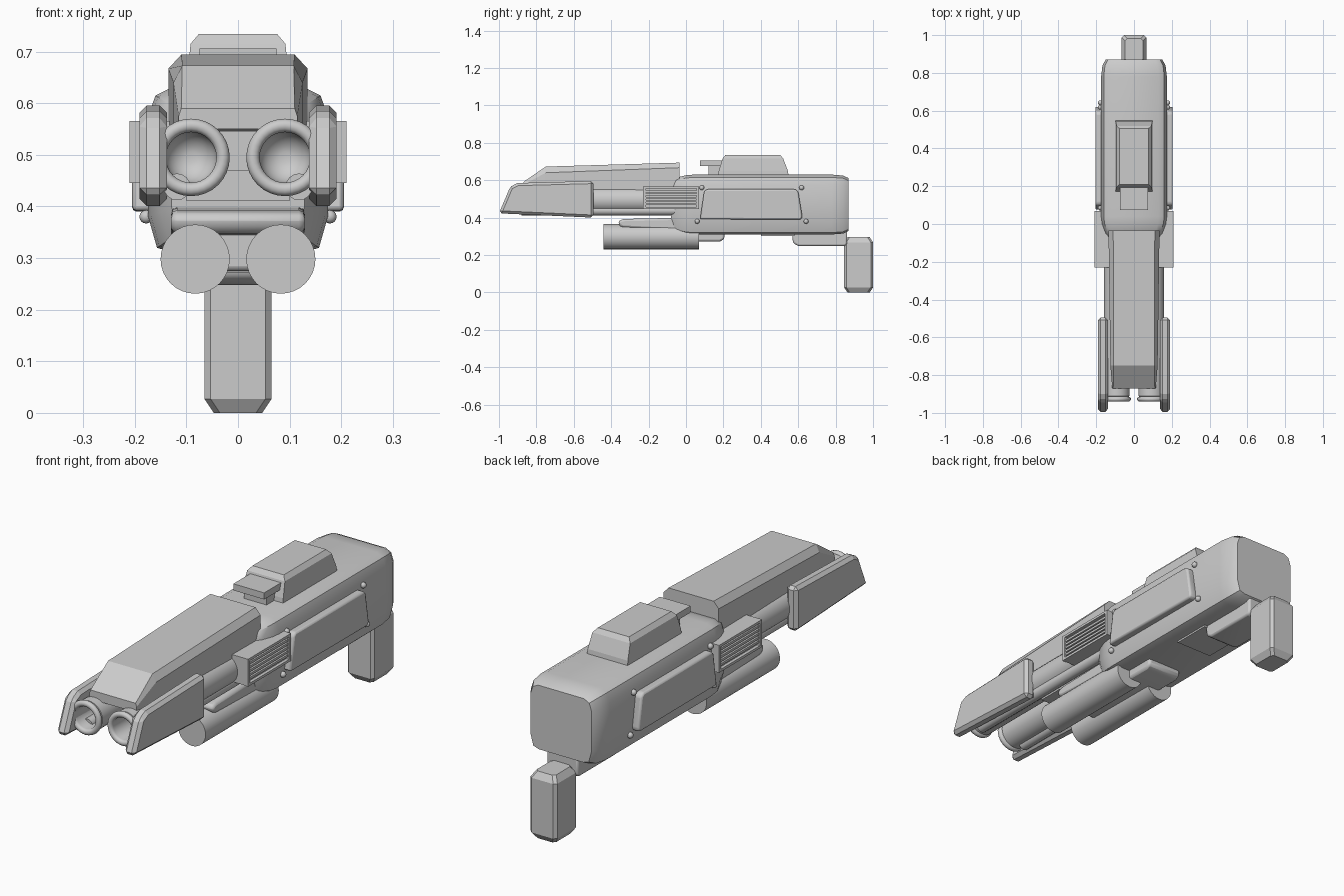
import bpy, bmesh, math

cube = bpy.data.objects.get("Cube")
if cube:
    bpy.data.objects.remove(cube, do_unlink=True)

GREY = (0.6, 0.6, 0.6, 1)
grey = bpy.data.materials.new("plain grey")
grey.use_nodes = True
grey.diffuse_color = GREY
grey.node_tree.nodes["Principled BSDF"].inputs["Base Color"].default_value = GREY


def finish(name, bm, bevel=0, segments=1, smooth=True):
    bmesh.ops.recalc_face_normals(bm, faces=bm.faces)
    mesh = bpy.data.meshes.new(name)
    bm.to_mesh(mesh)
    bm.free()
    mesh.materials.append(grey)
    ob = bpy.data.objects.new(name, mesh)
    bpy.context.collection.objects.link(ob)
    if bevel:
        mod = ob.modifiers.new("Bevel", "BEVEL")
        mod.width, mod.segments = bevel, segments
        mod.limit_method = "ANGLE"
    if smooth:
        bpy.ops.object.select_all(action="DESELECT")
        ob.select_set(True)
        bpy.context.view_layer.objects.active = ob
        bpy.ops.object.shade_smooth_by_angle(angle=math.radians(35))
    return ob


def loft(name, rings, bevel=0, segments=1, smooth=True):
    """Skin a list of equal-length point rings and cap both ends."""
    bm = bmesh.new()
    loops = [[bm.verts.new(p) for p in ring] for ring in rings]
    n = len(loops[0])
    for a, b in zip(loops, loops[1:]):
        for i in range(n):
            j = (i + 1) % n
            bm.faces.new((a[i], a[j], b[j], b[i]))
    bm.faces.new(loops[0])
    bm.faces.new(loops[-1])
    return finish(name, bm, bevel, segments, smooth)


def prism(name, outline, x0, x1, bevel=0, segments=1):
    """Extrude a side outline of (y, z) points across x."""
    return loft(name, [[(x, y, z) for y, z in outline] for x in (x0, x1)],
                bevel, segments, segments > 1)


def box(name, x0, x1, y0, y1, z0, z1, bevel=0, segments=1):
    return prism(name, [(y0, z0), (y1, z0), (y1, z1), (y0, z1)], x0, x1, bevel, segments)


def lathe(name, profile, x, z, sides=32):
    """Turn (radius, y) points around an axis parallel to y."""
    rings = []
    for r, y in profile:
        angles = [2 * math.pi * i / sides for i in range(sides)]
        rings.append([(x + r * math.cos(a), y, z + r * math.sin(a)) for a in angles])
    return loft(name, rings)


# Main body: one rounded section, shrunk towards both ends
half = [(0.125, 0.31), (0.157, 0.32), (0.174, 0.38), (0.174, 0.575), (0.16, 0.615), (0.13, 0.63)]
section = half + [(-x, z) for x, z in reversed(half)]
stations = [(-0.08, 0.74, 0.78), (-0.05, 0.86, 0.9), (0.0, 0.97, 0.98), (0.04, 1, 1),
            (0.78, 1, 1), (0.84, 0.96, 0.97), (0.87, 0.86, 0.88)]
loft("body", [[(x * sx, y, 0.47 + (z - 0.47) * sz) for x, z in section]
              for y, sx, sz in stations])

# Upper shroud with a sloping nose and chamfered top edges
def shroud_ring(y, wide, narrow, low, mid, top):
    pts = [(wide, low), (wide, mid), (narrow, top)]
    return [(x, y, z) for x, z in pts + [(-x, z) for x, z in reversed(pts)]]

loft("top_shroud", [shroud_ring(-0.87, 0.115, 0.11, 0.55, 0.575, 0.59),
                    shroud_ring(-0.75, 0.125, 0.108, 0.55, 0.64, 0.673),
                    shroud_ring(-0.035, 0.135, 0.11, 0.545, 0.667, 0.694)], smooth=False)

# Top housing and the small sight in front of it
def rect(z, w, y0, y1):
    return [(-w, y0, z), (w, y0, z), (w, y1, z), (-w, y1, z)]

loft("top_housing", [rect(0.61, 0.1, 0.17, 0.55), rect(0.65, 0.098, 0.175, 0.545),
                     rect(0.715, 0.092, 0.195, 0.52), rect(0.734, 0.076, 0.21, 0.505)],
     smooth=False)
box("sight_plate", -0.075, 0.075, 0.075, 0.21, 0.677, 0.706)
box("sight_base", -0.055, 0.055, 0.12, 0.21, 0.62, 0.68)

# Parts shared by both sides
for side, s in (("left", 1), ("right", -1)):
    # Upper barrel with rolled muzzle lip and rounded bore
    cx = s * 0.091
    lip = [(0.062 + 0.013 * math.cos(a), -0.927 + 0.013 * math.sin(a))
           for a in [math.pi * (0.5 - i / 6) for i in range(10)]]
    bore = [(0.05 * math.cos(a), -0.82 + 0.05 * math.sin(a))
            for a in [math.pi * i / 14 for i in range(7)]]
    lathe(side + "_barrel", [(0.068, -0.02), (0.068, -0.91)] + lip + bore, cx, 0.495)
    lathe(side + "_lower_tube", [(0.026, -0.88), (0.026, -0.03)], s * 0.118, 0.438, 16)

    # Muzzle guard
    prism(side + "_muzzle_guard",
          [(-1.0, 0.423), (-0.94, 0.565), (-0.9, 0.585), (-0.495, 0.596), (-0.495, 0.4)],
          s * 0.138, s * 0.191, 0.014)

    # Slatted vent
    box(side + "_vent", s * 0.1, s * 0.196, -0.23, 0.07, 0.447, 0.566)
    for z in (0.45, 0.56):
        box(side + "_vent_rim", s * 0.19, s * 0.21, -0.23, 0.07, z - 0.005, z + 0.006)
    for y in (-0.223, 0.062):
        box(side + "_vent_end", s * 0.19, s * 0.21, y - 0.007, y + 0.008, 0.447, 0.566)
    for i in range(5):
        z = 0.472 + i * 0.017
        box(side + "_vent_slat", s * 0.19, s * 0.205, -0.215, 0.055, z - 0.005, z + 0.005)

    # Raised side panel and its bolts
    prism(side + "_side_panel",
          [(0.075, 0.392), (0.615, 0.39), (0.622, 0.405), (0.6, 0.54), (0.585, 0.552),
           (0.11, 0.552), (0.097, 0.54)], s * 0.16, s * 0.205, 0.012, 2)
    for y, z in ((0.085, 0.56), (0.618, 0.56), (0.06, 0.38), (0.642, 0.38)):
        bm = bmesh.new()
        bmesh.ops.create_uvsphere(bm, u_segments=12, v_segments=8, radius=0.013)
        bmesh.ops.translate(bm, verts=bm.verts, vec=(s * 0.178, y, z))
        finish(side + "_bolt", bm)

    # Lower cylinder
    lathe(side + "_lower_cylinder", [(0.067, -0.44), (0.067, 0.07)], s * 0.083, 0.298)

# Mount under the barrels
prism("lower_mount", [(-0.36, 0.36), (-0.34, 0.347), (0.0, 0.33), (0.0, 0.4), (-0.33, 0.393),
                      (-0.36, 0.385)], -0.13, 0.13, 0.012, 2)
box("barrel_bed", -0.1, 0.1, -0.5, 0.0, 0.411, 0.47)
prism("lower_cradle", [(-0.3, 0.275), (0.18, 0.272), (0.205, 0.285), (0.205, 0.34),
                       (-0.3, 0.36)], -0.085, 0.085, 0.01, 2)

# Rear underside block and thin plate
prism("grip_mount", [(0.565, 0.33), (0.572, 0.265), (0.6, 0.248), (0.85, 0.248), (0.862, 0.26),
                     (0.862, 0.34)], -0.075, 0.075, 0.012, 2)
box("underside_plate", -0.09, 0.09, 0.4, 0.58, 0.302, 0.33)

# Rear grip with chamfered ends
def grip_ring(z, inset):
    x, y0, y1, c = 0.065 - inset, 0.845 + inset, 1.0 - inset, 0.012
    return [(-x + c, y0, z), (x - c, y0, z), (x, y0 + c, z), (x, y1 - c, z),
            (x - c, y1, z), (-x + c, y1, z), (-x, y1 - c, z), (-x, y0 + c, z)]

loft("rear_grip", [grip_ring(0, 0.018), grip_ring(0.027, 0), grip_ring(0.268, 0),
                   grip_ring(0.296, 0.018)], smooth=False)
